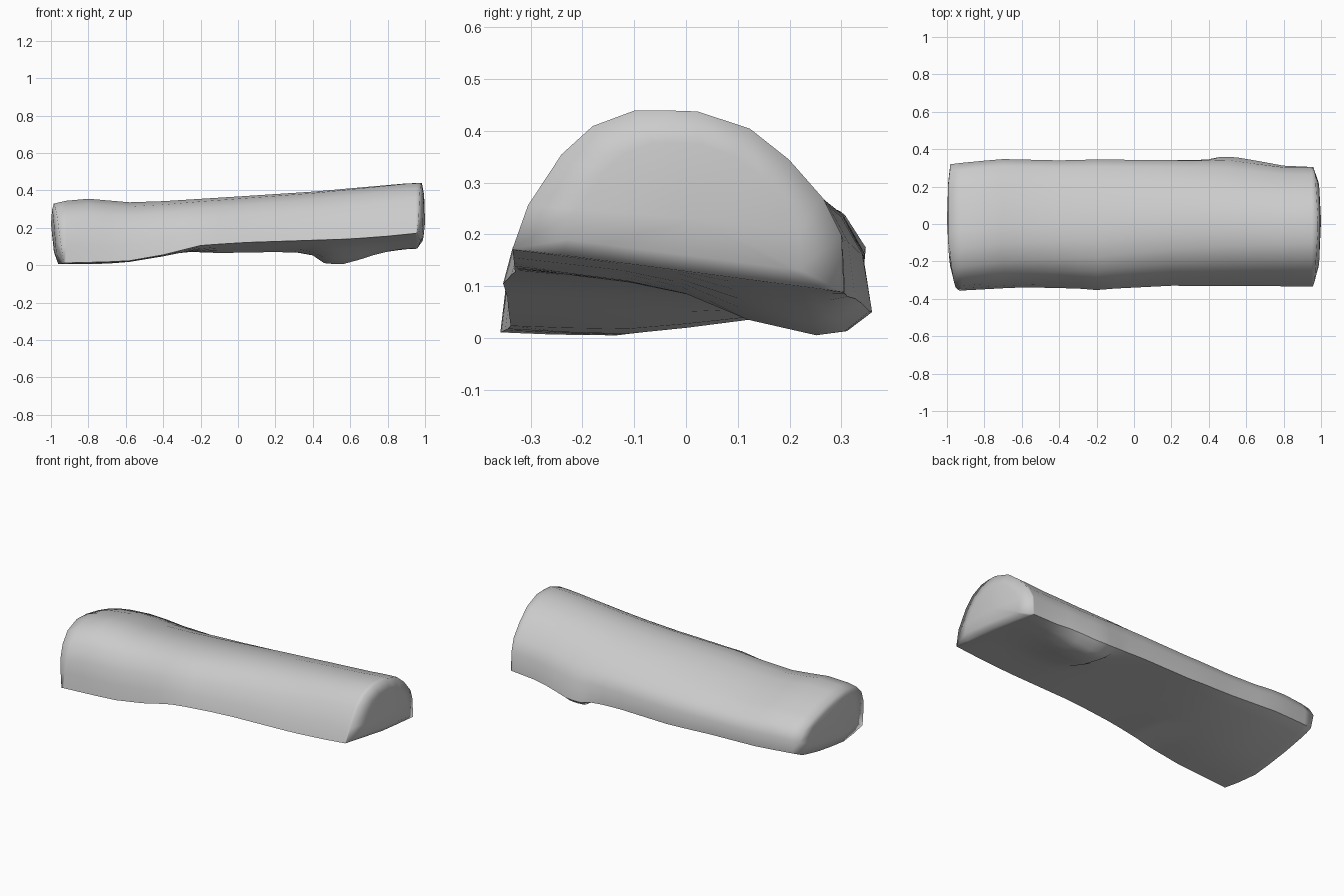
import bpy, bmesh
from mathutils import Vector

if "Cube" in bpy.data.objects:
    bpy.data.objects.remove(bpy.data.objects["Cube"])


def interp(pts, x):
    """Piecewise linear value of a sparse curve at x."""
    if x <= pts[0][0]:
        return pts[0][1]
    for (x0, v0), (x1, v1) in zip(pts, pts[1:]):
        if x <= x1:
            return v0 + (v1 - v0) * (x - x0) / (x1 - x0)
    return pts[-1][1]


# Bark arc (y, z) at the two ends, front edge to back edge
LEFT = [(-.36, .01), (-.35, .10), (-.338, .18), (-.30, .265), (-.235, .325), (-.13, .355),
        (-.03, .35), (.09, .325), (.20, .29), (.305, .245), (.345, .18), (.335, .09)]
RIGHT = [(-.335, .17), (-.305, .255), (-.24, .355), (-.18, .41), (-.10, .44), (-.04, .44),
         (.02, .438), (.12, .405), (.195, .345), (.26, .27), (.295, .20), (.30, .09)]

# Curves along the length of the log
TOP = [(-1, .32), (-.9, .35), (-.8, .355), (-.58, .336), (-.4, .342), (0, .367), (.4, .393), (.9, .437), (1, .44)]
FRONT_Z = [(-1, .01), (-.6, .02), (-.4, .055), (-.2, .105), (0, .12), (.6, .14), (.8, .155), (1, .175)]
BACK_Z = [(-1, .1), (-.5, .08), (-.1, .065), (.2, .07), (.38, .065), (.46, .05), (.55, .05), (.7, .075), (1, .09)]
FRONT_Y = [(-1, -.36), (-.6, -.338), (-.3, -.345), (-.2, -.353), (-.1, -.345), (.2, -.33), (.7, -.332), (1, -.335)]
BACK_Y = [(-1, .315), (-.9, .33), (-.7, .347), (-.4, .34), (-.2, .345), (.3, .34), (.5, .338),
          (.65, .32), (.8, .305), (1, .305)]
# Split face: sag on the left, knot bulge near the right back
SAG = [(-1, -.035), (-.7, -.033), (-.4, -.015), (-.1, 0), (1, 0)]
KNOT = [(.3, 0), (.4, .3), (.46, .85), (.55, 1), (.65, .8), (.8, .28), (.95, 0)]
UNDER = [(.94, .045, .3), (.88, .058, .5), (.68, .045, .9), (.5, .01, 1), (.33, 0, 1), (.15, 0, .5)]

STATIONS = [-.97, -.92, -.8, -.7, -.58, -.4, -.3, -.2, -.1, .05, .2, .32, .4,
            .46, .51, .56, .65, .72, .8, .9, .95, .975]


def ring(x):
    t = (x + 1) / 2
    arc = [Vector(a).lerp(Vector(b), t) for a, b in zip(LEFT, RIGHT)]
    top = max(p.y for p in arc)
    fy, by, fz, bz = (interp(c, x) for c in (FRONT_Y, BACK_Y, FRONT_Z, BACK_Z))
    new_top, knot = interp(TOP, x), interp(KNOT, x)
    ymin, ymax = min(p.x for p in arc), max(p.x for p in arc)
    pts = []
    for i, p in enumerate(arc):
        old, edge = (arc[0].y, fz) if i < 6 else (arc[-1].y, bz)
        z = edge + (p.y - old) * (new_top - edge) / (top - old)
        y = fy + (p.x - ymin) * (by - fy) / (ymax - ymin)
        y += knot * {len(arc) - 1: .024, len(arc) - 2: .005}.get(i, 0)
        pts.append((x, y, z))
    for f, bulge, sag in UNDER:
        z = fz + (bz - fz) * f + interp(SAG, x) * sag - bulge * knot
        y = fy + (by - fy) * f + .015 * knot * (f > .9)
        pts.append((x, y, max(z, 0)))
    return pts


def cap(bm, rim, hub, shift):
    """Close an end with an inner ring and a hub, slightly domed."""
    hub = Vector(hub)
    inner = []
    for v in rim:
        p = v.co.lerp(hub, .3)
        p.x = v.co.x + (hub.x - v.co.x) * shift
        inner.append(bm.verts.new(p))
    mid = bm.verts.new(hub)
    for i in range(len(rim)):
        j = (i + 1) % len(rim)
        bm.faces.new((rim[i], rim[j], inner[j], inner[i]))
        bm.faces.new((inner[i], inner[j], mid))


bm = bmesh.new()
rings = []
for x in STATIONS:
    pts = ring(x)
    if x == STATIONS[0]:     # left end: undercut below, chipped front corner
        pts = [(-.985 + .03 * max(0, -y - .18) / .18 + .025 * max(0, .2 - z) / .2, y, z) for _, y, z in pts]
    if x == STATIONS[-1]:    # right end
        pts = [(.985 - .02 * abs(y) / .33 - .008 * (z < .2), y, z) for _, y, z in pts]
    rings.append([bm.verts.new(p) for p in pts])
n = len(rings[0])
for a, b in zip(rings, rings[1:]):
    for i in range(n):
        j = (i + 1) % n
        bm.faces.new((a[i], a[j], b[j], b[i]))

cap(bm, rings[0], (-1, .02, .22), .6)
cap(bm, rings[-1], (1, .02, .23), .7)

# Crisp edges where bark meets the split face
for a, b in zip(rings, rings[1:]):
    for i in (0, len(LEFT) - 1):
        bm.edges.get((a[i], b[i])).smooth = False
bmesh.ops.recalc_face_normals(bm, faces=bm.faces)

mesh = bpy.data.meshes.new("split_log")
bm.to_mesh(mesh)
bm.free()
log = bpy.data.objects.new("split_log", mesh)
bpy.context.collection.objects.link(log)
bpy.context.view_layer.objects.active = log
log.select_set(True)
bpy.ops.object.shade_smooth_by_angle(angle=1.6, keep_sharp_edges=True)
